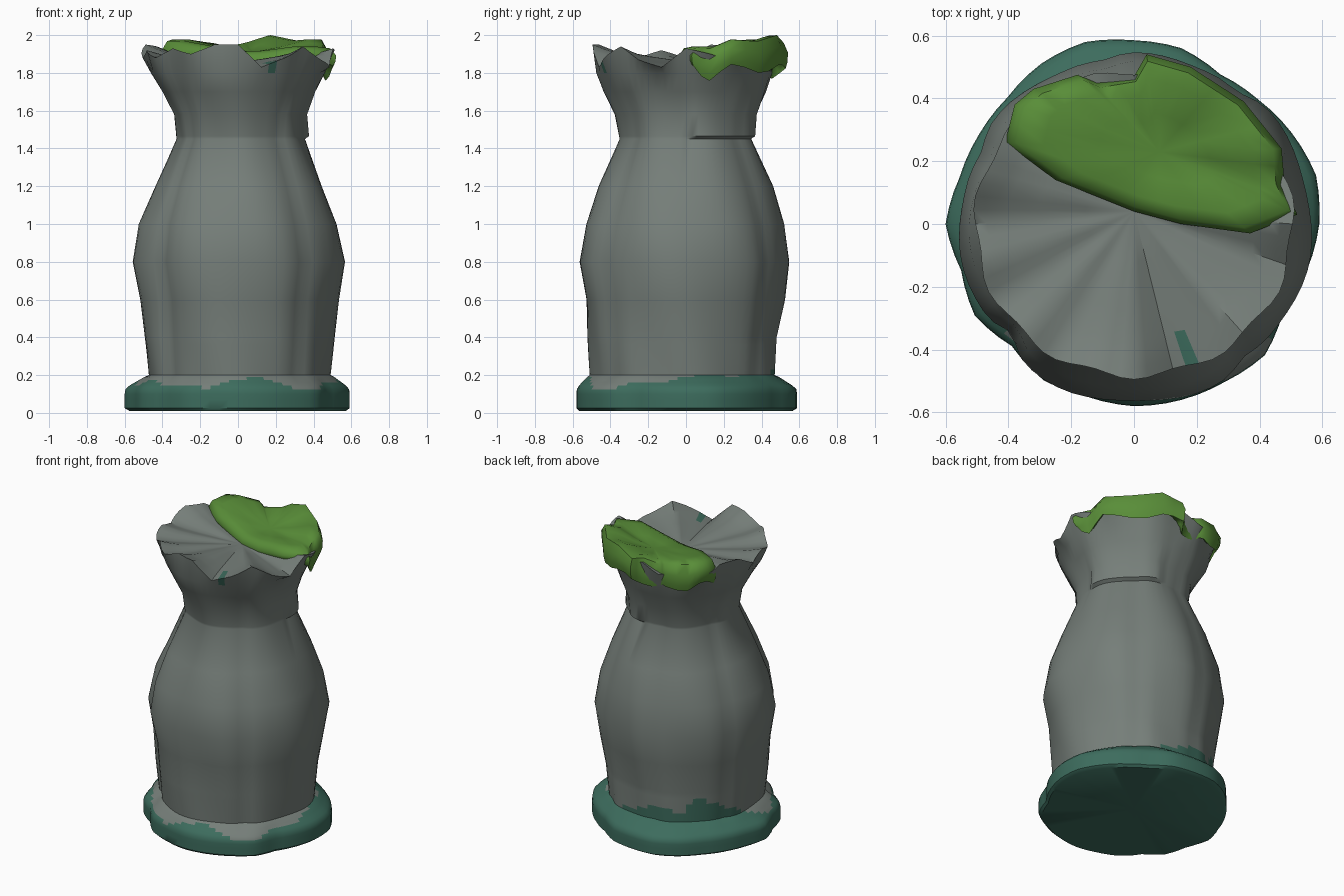
import bpy, math
from math import sin, cos, pi, hypot, exp

if "Cube" in bpy.data.objects:
    bpy.data.objects.remove(bpy.data.objects["Cube"])


def material(name, rgb):
    m = bpy.data.materials.new(name)
    m.use_nodes = True
    m.diffuse_color = (*rgb, 1)
    m.node_tree.nodes["Principled BSDF"].inputs["Base Color"].default_value = (*rgb, 1)
    return m


STONE = material("grey stone", (0.18, 0.21, 0.192))
TEAL = material("teal lichen", (0.046, 0.15, 0.11))
MOSS = material("green moss", (0.1, 0.27, 0.04))
SIDES = 72


def around(values, a):
    """Read a closed list of evenly spaced values at angle a."""
    t = (a / (2 * pi)) % 1 * len(values)
    i = int(t)
    return values[i % len(values)] * (1 - t + i) + values[(i + 1) % len(values)] * (t - i)


def ring(func):
    return [func(2 * pi * i / SIDES) for i in range(SIDES)]


def skin(name, start, rings, end, mats, angle=35):
    """Join rings into a closed surface with a fan at each end."""
    n = len(rings[0])
    verts = [start] + [p for r in rings for p in r] + [end]
    faces = []
    for i in range(n):
        j = (i + 1) % n
        faces.append((0, 1 + j, 1 + i))
        for k in range(len(rings) - 1):
            a, b = 1 + k * n, 1 + (k + 1) * n
            faces.append((a + i, a + j, b + j, b + i))
        last = 1 + (len(rings) - 1) * n
        faces.append((last + i, last + j, len(verts) - 1))
    mesh = bpy.data.meshes.new(name)
    mesh.from_pydata(verts, [], faces)
    for m in mats:
        mesh.materials.append(m)
    obj = bpy.data.objects.new(name, mesh)
    bpy.context.collection.objects.link(obj)
    bpy.ops.object.select_all(action="DESELECT")
    obj.select_set(True)
    bpy.context.view_layer.objects.active = obj
    bpy.ops.object.shade_smooth_by_angle(angle=math.radians(angle))
    return obj


# Stone body: height, then half widths at right (-x), left (+x), front, back
PROFILE = [
    (0.2, .475, .485, .505, .475), (0.4, .50, .505, .52, .48),
    (0.6, .52, .53, .53, .52), (0.8, .555, .565, .57, .54),
    (1.0, .52, .525, .53, .515), (1.2, .43, .45, .46, .46),
    (1.45, .32, .355, .345, .35), (1.58, .335, .35, .37, .375),
    (1.7, .40, .40, .43, .43), (1.8, .465, .455, .47, .46),
]
HEIGHTS = [.2, .23, .26, .29, .32, .36, .4, .6, .8, 1, 1.2, 1.45, 1.465, 1.58, 1.7, 1.8]
SEAMS = [(0.9, .015), (1.75, .012), (2.7, .015), (3.87, .035), (5.4, .02)]
# Lists run counterclockwise from +x in even steps
RIM = [1.93, 1.90, 1.86, 1.90, 1.85, 1.88, 1.93, 1.88, 1.90, 1.86, 1.94, 1.95,
       1.88, 1.92, 1.88, 1.93, 1.90, 1.95, 1.95, 1.83, 1.88, 1.94, 1.87, 1.83]
BASE = [.59, .60, .58, .56, .55, .58, .585, .60, .59, .57, .57, .575,
        .60, .57, .585, .55, .575, .57, .58, .58, .58, .59, .55, .57]
LICHEN = [.19, .21, .19, .21, .20, .22, .25, .31, .24, .38, .30, .24,
          .18, .14, .18, .14, .14, .13, .18, .19, .13, .12, .17, .15]


def body_radius(a, z):
    k = max(i for i, row in enumerate(PROFILE[:-1]) if row[0] <= z)
    t = (z - PROFILE[k][0]) / (PROFILE[k + 1][0] - PROFILE[k][0])
    right, left, front, back = [u + (v - u) * t for u, v in
                                zip(PROFILE[k][1:], PROFILE[k + 1][1:])]
    r = cos(a) ** 2 * (left if cos(a) > 0 else right)
    r += sin(a) ** 2 * (back if sin(a) > 0 else front)
    for angle, depth in SEAMS:
        r -= depth * min(1, 0.7 / z) * exp(-((a - angle) / 0.1) ** 2)
    # Overhanging lip round the back left of the neck
    if 0 < a < 1.35 and z > 1.46:
        r += max(0, 0.022 * (1.75 - z) / 0.29)
    return r + 0.007 * sin(7 * a + 4 * z)


def body_ring(z):
    return ring(lambda a: (body_radius(a, z) * cos(a), body_radius(a, z) * sin(a), z))


def top_ring(scale, mix):
    """Ragged rim sinking into radial folds toward the middle."""
    def point(a):
        r = scale * (0.485 + 0.02 * cos(a) ** 2 + 0.01 * sin(11 * a))
        z = 1.855 + (around(RIM, a) - 1.855) * mix
        return (r * cos(a), r * sin(a) + 0.04 * (1 - scale), z)
    return ring(point)


def foot_ring(z, scale):
    """Lumpy flared foot that narrows to meet the body."""
    def point(a):
        r = around(BASE, a)
        r = r * scale + body_radius(a, 0.2) * (1 - scale)
        return (r * cos(a), r * sin(a), z)
    return ring(point)


FOOT = [(0.01, .8), (0.025, 1), (0.07, 1), (0.1, 1), (0.125, .97),
        (0.145, .8), (0.16, .6), (0.175, .4), (0.19, .2)]
TOP = [(1, 1), (.93, .85), (.86, .7), (.78, .55), (.6, .38), (.3, .18)]
rings = [foot_ring(*f) for f in FOOT] + [body_ring(z) for z in HEIGHTS]
rings += [top_ring(*t) for t in TOP]
body = skin("stone_body", (0, 0, 0.025), rings, (0, 0.04, 1.855), [STONE, TEAL], 40)

# Lichen below a ragged line that climbs at the back, and a spot on the top
for p in body.data.polygons:
    x, y, z = p.center
    line = around(LICHEN, math.atan2(y, x))
    spot = z > 1.8 and hypot((x - .165) / .036, (y + .4) / .05) < 1
    p.material_index = int(z < line or spot)

# Moss slab draped over the back of the top: plan outline and upper height
MOSS_EDGE = [(.52, .03, 1.91), (.48, .12, 1.91), (.47, .24, 1.96), (.35, .39, 1.95),
             (.18, .5, 1.985), (.04, .54, 1.94), (0, .47, 1.93), (-.12, .45, 1.91),
             (-.18, .475, 1.93), (-.32, .43, 1.95), (-.38, .38, 1.96), (-.41, .26, 1.95),
             (-.25, .14, 1.92), (-.1, .08, 1.89), (0, .04, 1.875), (.15, 0, 1.88),
             (.37, -.03, 1.91)]
CX, CY = 0.08, 0.23


def moss_ring(scale, lift, drape=0):
    pts = []
    for k, (x, y, z) in enumerate(MOSS_EDGE):
        nx, ny, nz = MOSS_EDGE[(k + 1) % len(MOSS_EDGE)]
        for t in (0, 0.5):
            px, py, pz = x + (nx - x) * t, y + (ny - y) * t, z + (nz - z) * t
            outer = max(0, min(1, (hypot(px, py) - .3) / .15))
            outer *= max(0, min(1, py / .1))
            h = pz * scale + 1.91 * (1 - scale) + lift
            h -= drape * outer * (1 + 0.25 * sin(2.3 * (k + t)))
            pts.append((CX + (px - CX) * scale, CY + (py - CY) * scale, h))
    return pts


moss_rings = [moss_ring(.9, -.04, .06), moss_ring(.96, -.045, .09),
              moss_ring(.99, -.03, .07), moss_ring(1, -.01, .03),
              moss_ring(.93, .02), moss_ring(.75, .03), moss_ring(.4, .01)]
skin("moss_slab", (CX, CY, 1.865), moss_rings, (CX, CY, 1.91), [MOSS], 60)
